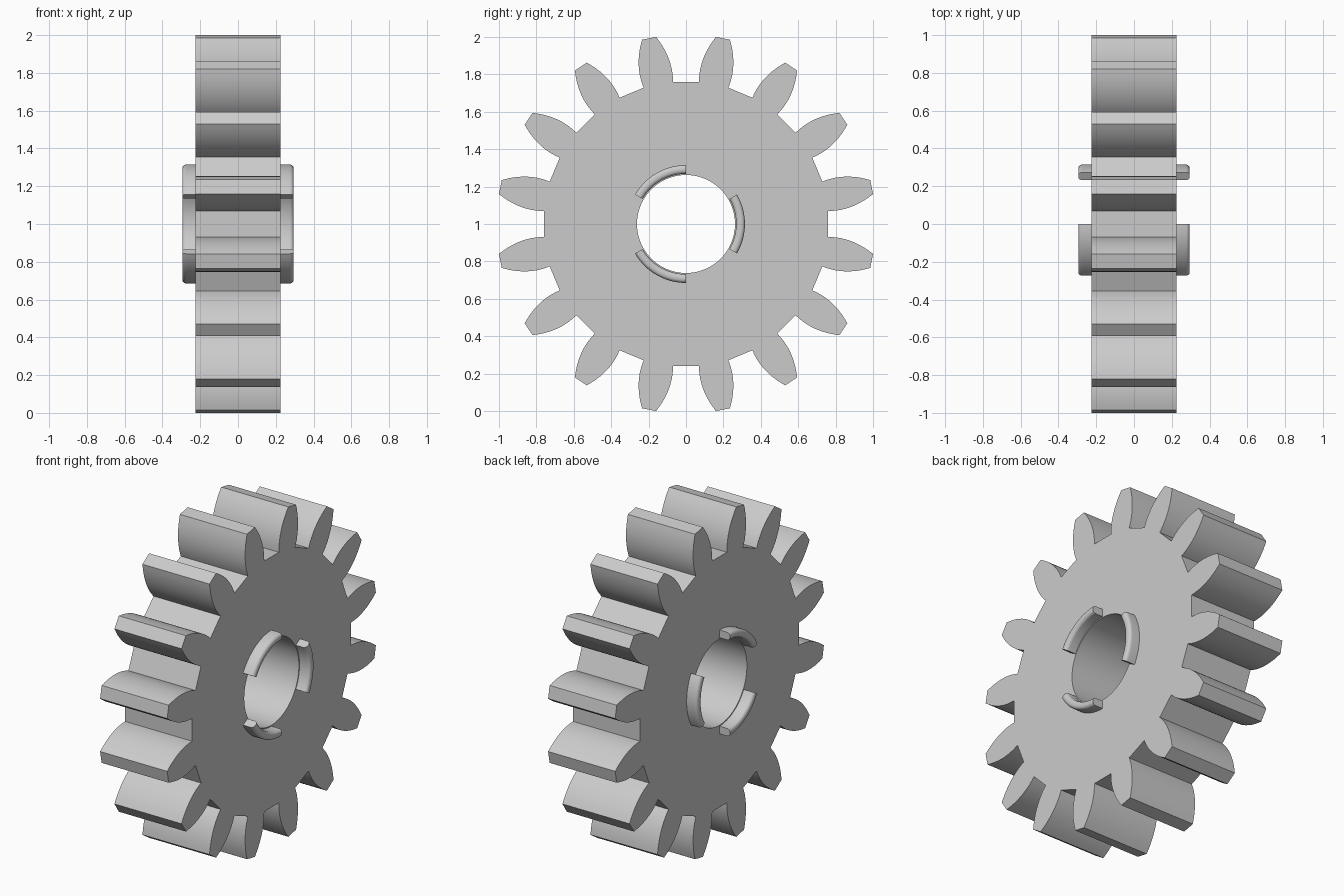
import bpy, bmesh, math
from mathutils import Vector, Matrix

cube = bpy.data.objects.get("Cube")
if cube:
    bpy.data.objects.remove(cube, do_unlink=True)

TEETH = 16
ROOT, TIP = 0.763, 1.0127
HALF_WIDTH = 0.225
BORE = 0.262
CENTRE = Vector((0, 0, 1))

grey = bpy.data.materials.new("plain grey")
grey.use_nodes = True
colour = (0.6, 0.6, 0.6, 1)
grey.diffuse_color = colour
grey.node_tree.nodes["Principled BSDF"].inputs["Base Color"].default_value = colour


def polar(x, r, a):
    """Point at radius r and angle a around the axle, which runs along x."""
    return CENTRE + Vector((x, r * math.cos(a), r * math.sin(a)))


def finish(bm, name):
    bmesh.ops.recalc_face_normals(bm, faces=bm.faces)
    mesh = bpy.data.meshes.new(name)
    bm.to_mesh(mesh)
    bm.free()
    mesh.materials.append(grey)
    obj = bpy.data.objects.new(name, mesh)
    bpy.context.collection.objects.link(obj)
    bpy.ops.object.select_all(action="DESELECT")
    obj.select_set(True)
    bpy.context.view_layer.objects.active = obj
    bpy.ops.object.shade_smooth_by_angle(angle=math.radians(25))
    return obj


def tooth_half_width(r):
    """Bulging flank: widest a little above the root, narrow at the tip."""
    return 0.08 - 1.49 * (r - ROOT) * (r - 0.9)


def add_loop(bm, points):
    verts = [bm.verts.new(p) for p in points]
    return [bm.edges.new((v, verts[i - 1])) for i, v in enumerate(verts)]


# Toothed wheel with a round bore
steps = 10
flank = [ROOT + (TIP - ROOT) * i / steps for i in range(steps + 1)]
outline = []
for t in range(TEETH):
    mid = (t + 0.5) * math.tau / TEETH
    for side, radii in ((-1, flank), (1, flank[::-1])):
        for r in radii:
            outline.append(polar(-HALF_WIDTH, r, mid + side * math.asin(tooth_half_width(r) / r)))
hole = [polar(-HALF_WIDTH, BORE, math.tau * i / 72) for i in range(72)]

bm = bmesh.new()
edges = add_loop(bm, outline) + add_loop(bm, hole)
bmesh.ops.triangle_fill(bm, edges=edges, use_beauty=True, normal=(-1, 0, 0))
solid = bmesh.ops.extrude_face_region(bm, geom=bm.faces[:], use_keep_orig=True)
moved = [g for g in solid["geom"] if isinstance(g, bmesh.types.BMVert)]
bmesh.ops.translate(bm, verts=moved, vec=(2 * HALF_WIDTH, 0, 0))
finish(bm, "gear_wheel")

# Retaining lips: three rounded arcs round the bore on each side
INNER, OUTER, END, ROUND = 0.268, 0.315, 0.295, 0.02
section = [(HALF_WIDTH - 0.01, INNER)]
for centre_r, start in ((INNER + ROUND, math.pi), (OUTER - ROUND, math.pi / 2)):
    for i in range(6):
        a = start - i * math.pi / 10
        section.append((END - ROUND + ROUND * math.sin(a), centre_r + ROUND * math.cos(a)))
section.append((HALF_WIDTH - 0.01, OUTER))

for side, label in ((1, "left"), (-1, "right")):
    for n in range(3):
        start = math.radians(120 * n - 30)
        bm = bmesh.new()
        face = bm.faces.new([bm.verts.new(polar(side * x, r, start)) for x, r in section])
        bmesh.ops.spin(bm, geom=[face] + face.edges[:] + face.verts[:], cent=CENTRE,
                       axis=(1, 0, 0), angle=math.radians(60), steps=16)
        # close the starting end if the sweep consumed it
        bmesh.ops.holes_fill(bm, edges=[e for e in bm.edges if e.is_boundary], sides=0)
        finish(bm, f"{label}_lip_{n + 1}")
